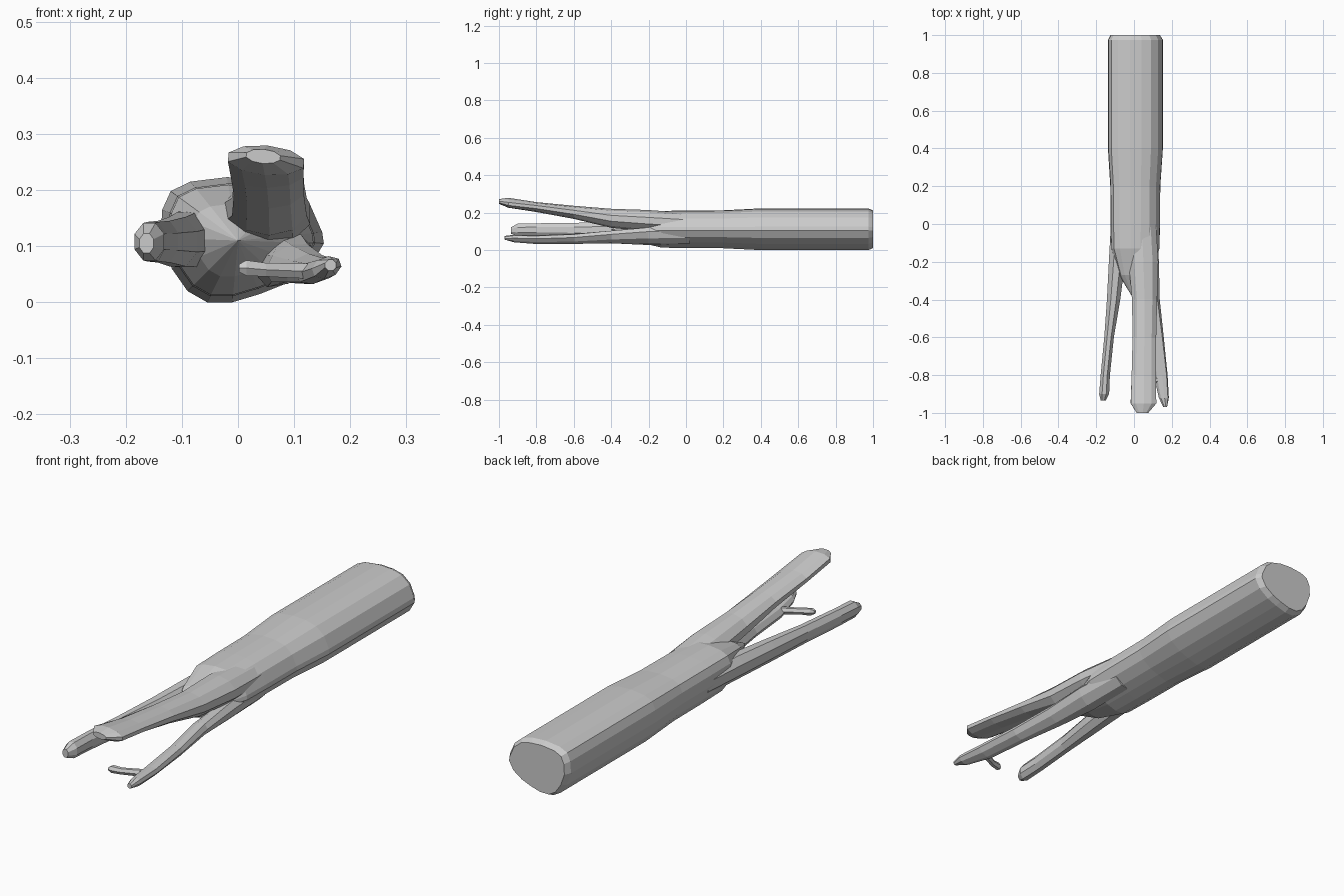
import bpy, bmesh, math
from mathutils import Vector

if "Cube" in bpy.data.objects:
    bpy.data.objects.remove(bpy.data.objects["Cube"])


def loft(name, rings, apex=None):
    """Skin a list of point rings, capping the start and the end (flat or to an apex)."""
    bm = bmesh.new()
    loops = [[bm.verts.new(p) for p in ring] for ring in rings]
    n = len(loops[0])
    for a, b in zip(loops, loops[1:]):
        for i in range(n):
            j = (i + 1) % n
            bm.faces.new((a[i], a[j], b[j], b[i]))
    bm.faces.new(loops[0])
    if apex:
        tip = bm.verts.new(apex)
        for i in range(n):
            bm.faces.new((loops[-1][i], loops[-1][(i + 1) % n], tip))
    else:
        bm.faces.new(loops[-1])
    bmesh.ops.recalc_face_normals(bm, faces=bm.faces)
    mesh = bpy.data.meshes.new(name)
    bm.to_mesh(mesh)
    bm.free()
    ob = bpy.data.objects.new(name, mesh)
    bpy.context.collection.objects.link(ob)
    return ob


def prong(name, sections, sides=8):
    """Tapering limb along -y; section = y, centre x, centre z, radius x, radius z, tilt."""
    rings = []
    for y, cx, cz, rx, rz, tilt in sections:
        t = math.radians(tilt)
        ring = []
        for k in range(sides):
            a = 2 * math.pi * (k + 0.5) / sides
            u, v = 1.06 * rx * math.cos(a), 1.06 * rz * math.sin(a)
            ring.append((cx + u * math.cos(t) - v * math.sin(t), y,
                         cz + u * math.sin(t) + v * math.cos(t)))
        rings.append(ring)
    return loft(name, rings)


# Trunk: rounded-triangle section, slightly waisted, ending in a point between the prongs
profile = [(-.055, 0), (-.01, 0), (.04, .015), (.085, .033), (.13, .065), (.153, .105),
           (.15, .125), (.128, .175), (.09, .207), (.04, .22), (-.02, .223), (-.085, .215),
           (-.12, .198), (-.135, .165), (-.138, .115), (-.118, .06), (-.09, .02)]
trunk_sections = [(1, .9), (.975, 1), (.4, 1), (.2, .91), (0, .9), (-.13, .88), (-.27, .58)]
trunk = loft("trunk", [[(x * s, y, .11 + (z - .11) * s) for x, z in profile]
                       for y, s in trunk_sections], apex=(0, -.4, .11))

# Three splayed prongs
upper = prong("upper_prong", [
    (.02, .04, .145, .075, .05, 0), (-.2, .05, .157, .078, .054, 0),
    (-.4, .056, .17, .066, .048, 0), (-.6, .055, .202, .062, .033, 0),
    (-.8, .052, .23, .064, .025, 0), (-.95, .05, .253, .067, .025, -5),
    (-1, .045, .26, .03, .012, -5)], 10)
left = prong("left_prong", [
    (.02, -.08, .115, .042, .05, 0), (-.2, -.09, .112, .044, .05, 0),
    (-.4, -.108, .108, .036, .045, 0), (-.6, -.132, .108, .026, .038, 0),
    (-.8, -.152, .108, .025, .036, 0), (-.9, -.158, .108, .027, .034, 0),
    (-.935, -.163, .105, .013, .018, 0)])
right = prong("right_prong", [
    (.02, .075, .075, .05, .035, 45), (-.2, .082, .074, .055, .036, 42),
    (-.4, .092, .07, .046, .028, 32), (-.6, .12, .06, .038, .023, 25),
    (-.8, .141, .056, .037, .02, 20), (-.92, .158, .062, .026, .018, 20),
    (-.97, .165, .066, .01, .01, 0)])

# Small side twig near the end of the right prong, running towards the centre
twig_rings = []
for x, y, z, r in [(.145, -.815, .056, .016), (.1, -.835, .056, .015),
                   (.05, -.86, .058, .014), (.015, -.87, .061, .016), (.002, -.875, .061, .008)]:
    twig_rings.append([Vector((x, y + r * math.cos(a), z + r * math.sin(a)))
                       for a in (math.pi * k / 3 for k in range(6))])
twig = loft("twig", twig_rings)

# Fuse all limbs into the trunk
bpy.context.view_layer.objects.active = trunk
for limb in (upper, left, right, twig):
    mod = trunk.modifiers.new("fuse", 'BOOLEAN')
    mod.operation = 'UNION'
    mod.solver = 'EXACT'
    mod.object = limb
    bpy.ops.object.modifier_apply(modifier=mod.name)
    bpy.data.objects.remove(limb)
trunk.name = "forked_branch"
